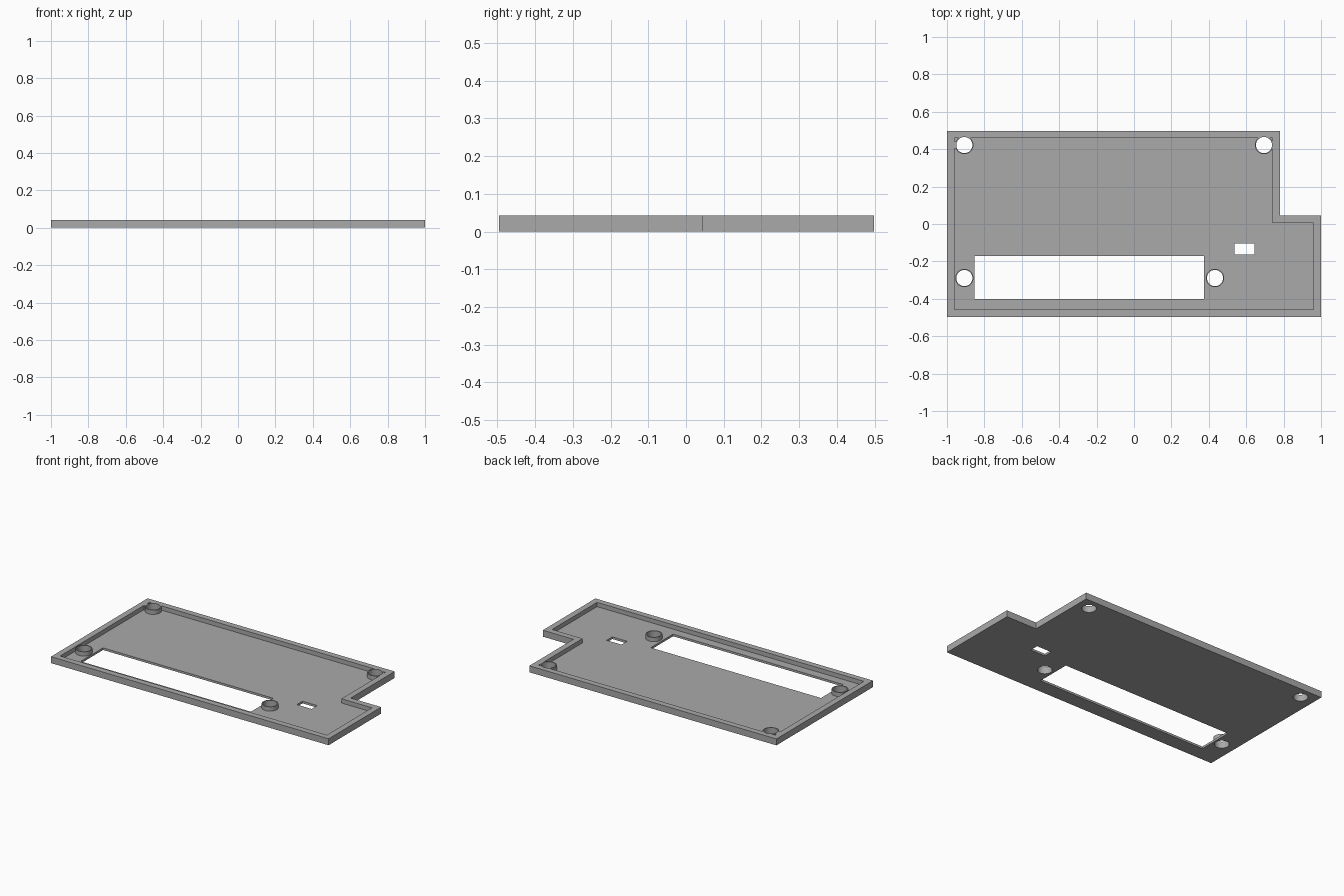
import bpy, bmesh, math

if "Cube" in bpy.data.objects:
    bpy.data.objects.remove(bpy.data.objects["Cube"])

HEIGHT, FLOOR = 0.042, 0.014

grey = bpy.data.materials.new("plain grey")
grey.diffuse_color = (0.4, 0.4, 0.4, 1)
grey.use_nodes = True
grey.node_tree.nodes["Principled BSDF"].inputs["Base Color"].default_value = grey.diffuse_color


def prism(name, points, z0, z1):
    """Extrude a flat outline from z0 to z1."""
    bm = bmesh.new()
    face = bm.faces.new([bm.verts.new((x, y, z0)) for x, y in points])
    top = bmesh.ops.extrude_face_region(bm, geom=[face])["geom"]
    bmesh.ops.translate(bm, vec=(0, 0, z1 - z0),
                        verts=[v for v in top if isinstance(v, bmesh.types.BMVert)])
    bmesh.ops.recalc_face_normals(bm, faces=bm.faces)
    mesh = bpy.data.meshes.new(name)
    bm.to_mesh(mesh)
    bm.free()
    mesh.materials.append(grey)
    obj = bpy.data.objects.new(name, mesh)
    bpy.context.collection.objects.link(obj)
    return obj


def rect(x0, x1, y0, y1):
    return [(x0, y0), (x1, y0), (x1, y1), (x0, y1)]


def circle(x, y, r, n=48):
    return [(x + r * math.cos(2 * math.pi * i / n),
             y + r * math.sin(2 * math.pi * i / n)) for i in range(n)]


def combine(target, tool, operation):
    """Apply one boolean and discard the tool."""
    mod = target.modifiers.new(operation, "BOOLEAN")
    mod.operation, mod.solver, mod.object = operation, "EXACT", tool
    bpy.context.view_layer.objects.active = target
    bpy.ops.object.modifier_apply(modifier=mod.name)
    bpy.data.objects.remove(tool)


# Tray: stepped outline hollowed to a thin floor with a raised rim
def outline(inset):
    left, right, step = -1 + inset, 1 - inset, 0.78 - inset
    front, back, shoulder = -0.496 + inset, 0.498 - inset, 0.045 - inset
    return [(left, front), (right, front), (right, shoulder),
            (step, shoulder), (step, back), (left, back)]


tray = prism("tray", outline(0), 0, HEIGHT)
combine(tray, prism("hollow", outline(0.039), FLOOR, 0.1), "DIFFERENCE")

# Screen slot and small connector window
for x0, x1, y0, y1 in [(-0.853, 0.373, -0.4, -0.17), (0.538, 0.645, -0.163, -0.105)]:
    combine(tray, prism("opening", rect(x0, x1, y0, y1), -0.1, 0.1), "DIFFERENCE")

# Web joining the back left boss to the rim
combine(tray, prism("web", rect(-0.97, -0.907, 0.404, 0.44), 0.005, HEIGHT), "UNION")

# Hollow screw bosses with holes through the floor
bosses = [(-0.907, 0.422), (0.695, 0.422), (-0.907, -0.289), (0.433, -0.289)]
for x, y in bosses:
    combine(tray, prism("boss", circle(x, y, 0.049), 0.005, HEIGHT), "UNION")
for x, y in bosses:
    combine(tray, prism("hole", circle(x, y, 0.043), -0.1, 0.1), "DIFFERENCE")

# Smooth round bosses, crisp edges elsewhere
tray.select_set(True)
bpy.context.view_layer.objects.active = tray
bpy.ops.object.shade_smooth_by_angle(angle=math.radians(30))
